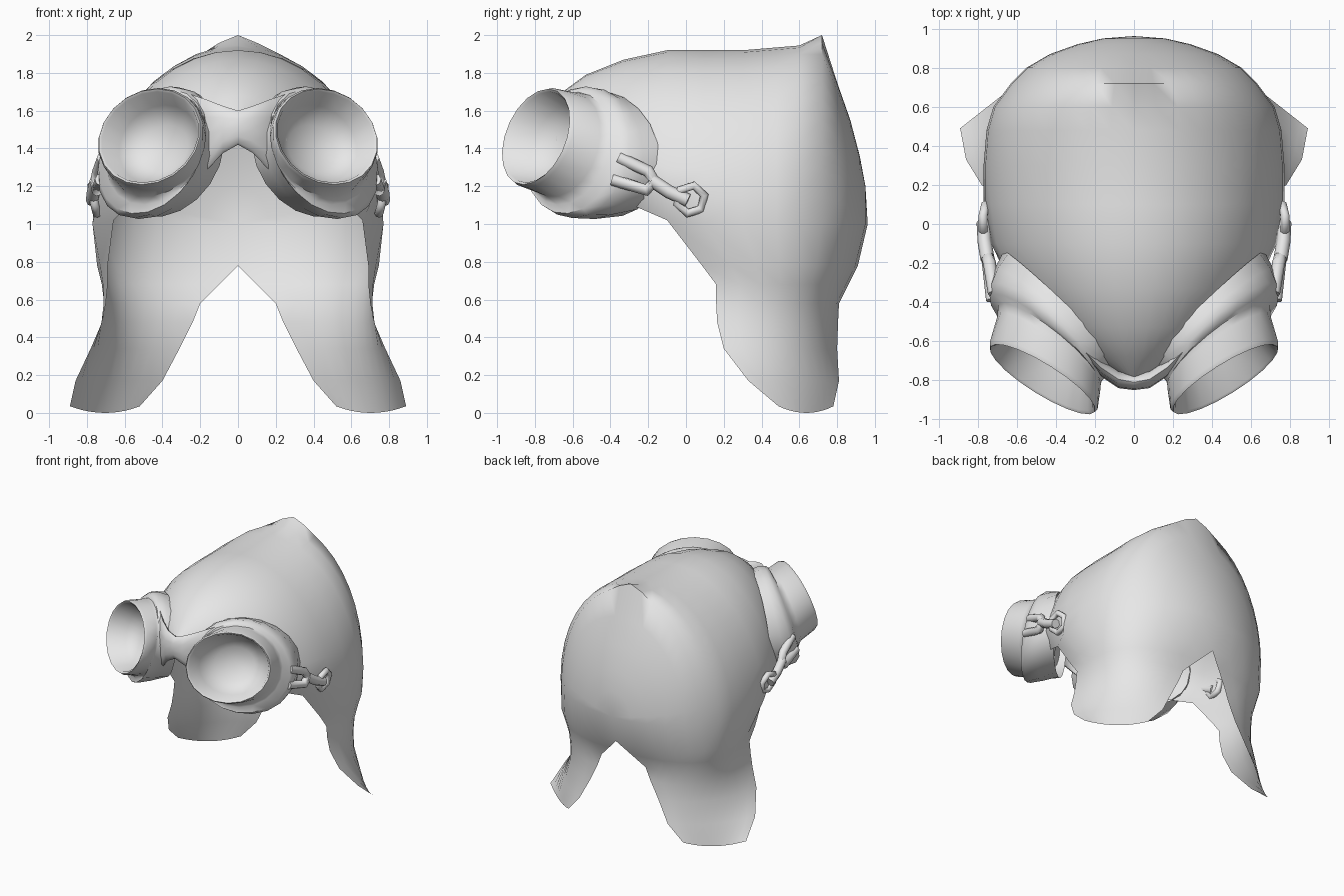
import bpy, bmesh
from math import sin, cos, pi, radians
from mathutils import Vector

if "Cube" in bpy.data.objects:
    bpy.data.objects.remove(bpy.data.objects["Cube"], do_unlink=True)

grey = bpy.data.materials.new("light grey")
grey.use_nodes = True
grey.diffuse_color = (0.8, 0.8, 0.8, 1)
grey.node_tree.nodes["Principled BSDF"].inputs["Base Color"].default_value = grey.diffuse_color


def finish(obj, angle=60):
    obj.data.materials.clear()
    obj.data.materials.append(grey)
    bpy.ops.object.select_all(action="DESELECT")
    obj.select_set(True)
    bpy.context.view_layer.objects.active = obj
    bpy.ops.object.shade_smooth_by_angle(angle=radians(angle))


def add_grid(bm, rows, closed=False):
    """Skin a list of equally long point rows."""
    grid = [[bm.verts.new(p) for p in row] for row in rows]
    for a, b in zip(grid, grid[1:]):
        n = len(a)
        for i in range(n if closed else n - 1):
            j = (i + 1) % n
            bm.faces.new((a[i], a[j], b[j], b[i]))


def make(name, bm, angle=60):
    bmesh.ops.remove_doubles(bm, verts=bm.verts, dist=0.001)
    bmesh.ops.recalc_face_normals(bm, faces=bm.faces)
    mesh = bpy.data.meshes.new(name)
    bm.to_mesh(mesh)
    bm.free()
    obj = bpy.data.objects.new(name, mesh)
    bpy.context.collection.objects.link(obj)
    finish(obj, angle)


# Hood dome: arches along y, given as (y, half width, top, base)
arches = [(-.79, .04, 1.56, 1.46), (-.68, .26, 1.68, 1.36), (-.53, .45, 1.79, 1.24),
          (-.33, .63, 1.87, 1.12), (-.1, .74, 1.92, 1.02), (.1, .77, 1.92, 1),
          (.3, .77, 1.92, 1), (.48, .755, 1.935, 1), (.6, .72, 1.945, 1),
          (.72, .63, 2, 1), (.8, .55, 1.75, 1), (.87, .43, 1.55, 1),
          (.92, .29, 1.36, 1), (.95, .16, 1.2, 1), (.962, 0, 1, 1)]
STEPS = 20


def hem_width(y, w):
    return w * .89 if y < 0 else w         # face opening is tucked in


rows = []
for y, w, top, base in arches:
    row = []
    for i in range(STEPS + 1):
        a = pi * i / STEPS
        s = sin(a)
        if top == 2:                       # pointed peak
            s *= .94 + .06 * max(0, 1 - 3 * abs(cos(a)))
        width = hem_width(y, w) if i in (0, STEPS) else w
        row.append((width * cos(a), y, base + (top - base) * s))
    rows.append(row)
bm = bmesh.new()
add_grid(bm, rows)

# Neck skirt and ear flaps: front point, outer control point, back point, height
levels = [((.69, .085), (.95, .88), (0, .91), .78),
          ((.69, .16), (.86, .82), (.10, .86), .68),
          ((.70, .16), (.79, .78), (.20, .81), .58),
          ((.72, .165), (.76, .75), (.24, .805), .48),
          ((.78, .20), (.72, .70), (.31, .80), .34),
          ((.86, .33), (.71, .67), (.40, .81), .17),
          ((.89, .49), (.70, .64), (.52, .78), .035)]
hem = [Vector((hem_width(y, w), y, base)) for y, w, top, base in arches[4:]]
n = len(hem) - 1
for side in (1, -1):
    skirt = [hem]
    for k, (f, c, b, z) in enumerate(levels):
        row = []
        for j in range(n + 1):
            t = j / n
            p = Vector(f) * (1 - t) ** 2 + Vector(c) * 2 * t * (1 - t) + Vector(b) * t * t
            dip = .035 * 4 * t * (1 - t) if k == len(levels) - 1 else 0
            row.append(Vector((p.x, p.y, z - dip)))
        skirt.append(row)
    add_grid(bm, [[(p.x * side, p.y, p.z) for p in row] for row in skirt])
make("hood", bm)


# Goggle cups: rings of (centre, yaw, tilt, width radius, height radius, roll)
def ring(side, centre, yaw, tilt, a, b, roll, count=20):
    yaw, tilt, roll = radians(yaw), radians(tilt), radians(roll)
    u = Vector((cos(yaw), sin(yaw), 0))
    v = Vector((-sin(yaw) * sin(tilt), cos(yaw) * sin(tilt), cos(tilt)))
    out = []
    for i in range(count):
        t = 2 * pi * i / count
        px, py = a * cos(t), b * sin(t)
        p = (Vector(centre) + u * (px * cos(roll) - py * sin(roll))
             + v * (px * sin(roll) + py * cos(roll)))
        out.append((p.x * side, p.y, p.z))
    return out


cup = [((.385, -.58, 1.40), 34, 17, 0, 0, 0),
       ((.39, -.60, 1.40), 34, 17, .15, .13, 0),
       ((.42, -.67, 1.42), 34, 17, .25, .22, 0),
       ((.466, -.785, 1.46), 32, 17, .30, .252, 0),
       ((.468, -.795, 1.462), 32, 17, .315, .265, 0),
       ((.462, -.775, 1.457), 32, 17, .325, .275, 0),
       ((.435, -.655, 1.42), 37, 15, .325, .285, -8),
       ((.435, -.625, 1.40), 40, 15, .34, .305, -18),
       ((.455, -.605, 1.385), 42, 15, .375, .332, -28),
       ((.455, -.565, 1.38), 44, 15, .395, .345, -33),
       ((.42, -.50, 1.375), 44, 10, .415, .335, -28),
       ((.37, -.42, 1.37), 44, 4, .42, .32, -20)]
for side, label in ((1, "left"), (-1, "right")):
    bm = bmesh.new()
    add_grid(bm, [ring(side, *r) for r in cup], closed=True)
    make(label + "_goggle_cup", bm, 45)

# Nose bridge: flared saddle between the cups
bridge = [(.26, -.645, 1.44, .04, .25), (.17, -.735, 1.47, .045, .19),
          (.08, -.795, 1.50, .045, .125), (0, -.81, 1.51, .04, .09)]
bridge += [(-x, *rest) for x, *rest in bridge[-2::-1]]
bm = bmesh.new()
add_grid(bm, [[(x, y + ry * cos(i * pi / 6), z + rz * sin(i * pi / 6)) for i in range(12)]
              for x, y, z, ry, rz in bridge], closed=True)
make("nose_bridge", bm)


# Side clasps: forked hook and hexagonal link
def tube(name, points, radius, cyclic=False):
    curve = bpy.data.curves.new(name, "CURVE")
    curve.dimensions = "3D"
    curve.bevel_depth = radius
    curve.bevel_resolution = 2
    curve.use_fill_caps = True
    spline = curve.splines.new("POLY")
    spline.points.add(len(points) - 1)
    for p, co in zip(spline.points, points):
        p.co = (*co, 1)
    spline.use_cyclic_u = cyclic
    obj = bpy.data.objects.new(name, curve)
    bpy.context.collection.objects.link(obj)
    bpy.ops.object.select_all(action="DESELECT")
    obj.select_set(True)
    bpy.context.view_layer.objects.active = obj
    bpy.ops.object.convert(target="MESH")
    finish(bpy.context.object)


for side, label in ((1, "left"), (-1, "right")):
    fork = [(.715, -.355, 1.35), (.74, -.20, 1.28), (.75, -.165, 1.225),
            (.745, -.21, 1.18), (.725, -.39, 1.235)]
    stem = [(.75, -.18, 1.23), (.765, -.09, 1.17), (.77, .01, 1.125)]
    link = [(.76 + .015 * sin(i * pi / 3), .025 + .075 * cos(i * pi / 3 + .3),
             1.13 + .075 * sin(i * pi / 3 + .3)) for i in range(6)]
    for name, pts, r, loop in (("hook_fork", fork, .033, False),
                               ("hook_stem", stem, .036, False),
                               ("hook_link", link, .024, True)):
        tube(label + "_" + name, [(x * side, y, z) for x, y, z in pts], r, loop)
